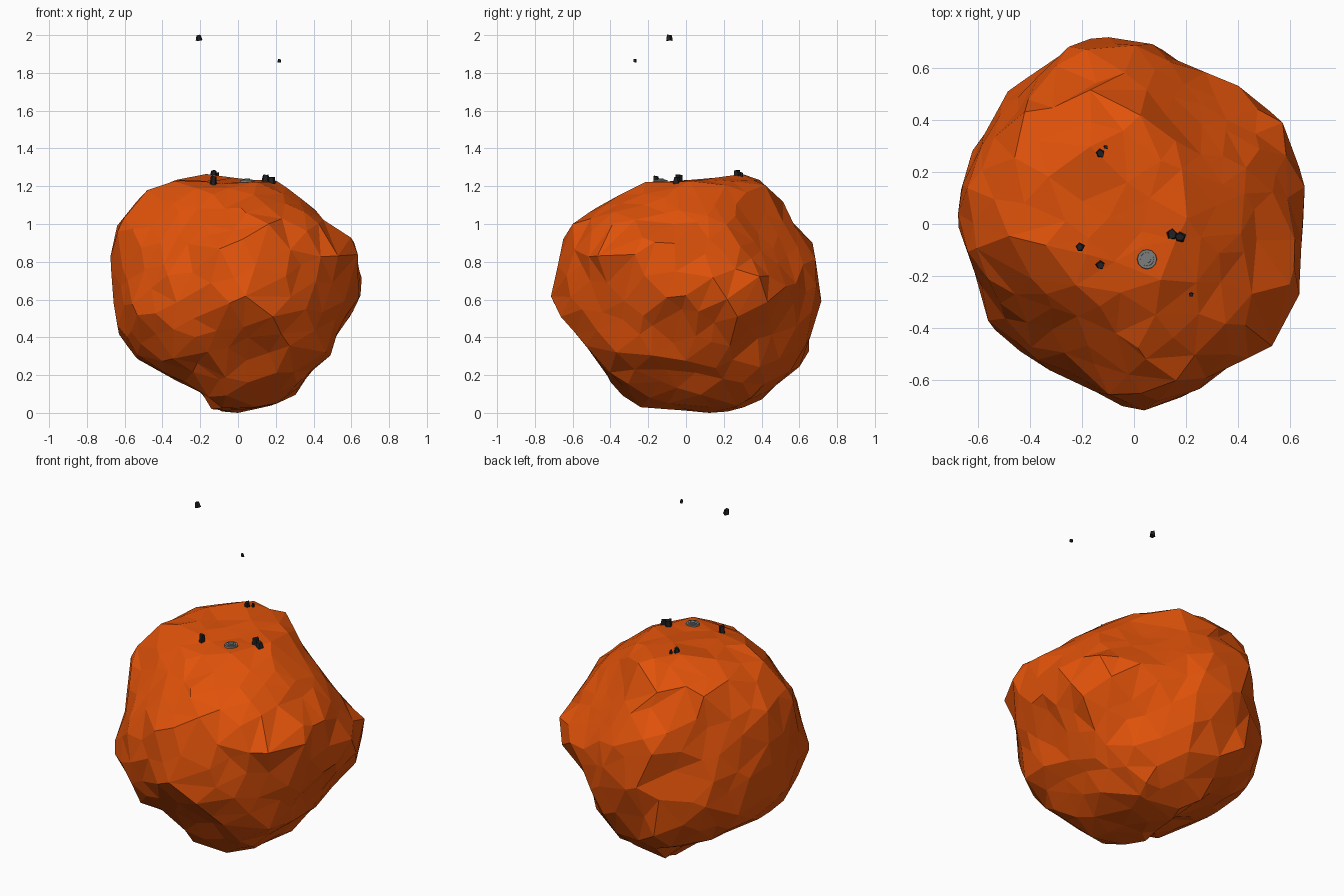
import bpy, bmesh, random
from math import sin, cos, pi, radians, sqrt
from mathutils import Vector
from mathutils.bvhtree import BVHTree

if "Cube" in bpy.data.objects:
    bpy.data.objects.remove(bpy.data.objects["Cube"])

random.seed(4)
CENTRE_Z = 0.65
views = []


def outline(azimuth, elevation, *pts):
    # one contour of the rock, drawn in a plane tilted by the two angles
    a, e = radians(azimuth), radians(elevation)
    right = Vector((cos(a), sin(a), 0))
    up = Vector((-sin(a) * sin(e), cos(a) * sin(e), cos(e)))
    views.append((right, up, [Vector(p) for p in pts]))


def reach(pts, u):
    # distance from the centre to the contour in direction u
    best = 0
    for p, q in zip(pts, pts[1:] + pts[:1]):
        if p.cross(u) * u.cross(q) >= 0 and u.dot(p.normalized() + q.normalized()) > 0:
            c = u.cross(q - p)
            if abs(c) > 1e-6:
                best = max(best, p.cross(q - p) / c)
    return best or 0.65


def limits(d):
    # largest radius allowed by all contours, and their weighted mean
    hull, total, weight = 9, 0, 0
    for right, up, pts in views:
        p = Vector((d.dot(right), d.dot(up)))
        if p.length < 0.15:
            continue
        R = reach(pts, p.normalized())
        hull = min(hull, R / p.length)
        w = 1 / (1 - min(p.length_squared, 1) + 0.02) ** 1.5
        total += w * R
        weight += w
    return hull, min(total / weight, hull)


def material(name, rgb):
    m = bpy.data.materials.new(name)
    m.diffuse_color = (*rgb, 1)
    m.use_nodes = True
    m.node_tree.nodes["Principled BSDF"].inputs["Base Color"].default_value = m.diffuse_color
    return m


def finish(name, bm, mat=None):
    bmesh.ops.recalc_face_normals(bm, faces=bm.faces)
    me = bpy.data.meshes.new(name)
    bm.to_mesh(me)
    ob = bpy.data.objects.new(name, me)
    bpy.context.collection.objects.link(ob)
    if mat:
        me.materials.append(mat)
    return ob


# contours of the rock
outline(0, 0, (0, -.645), (-.14, -.62), (-.22, -.49), (-.33, -.47), (-.53, -.36), (-.63, -.23), (-.69, .09),
        (-.64, .34), (-.48, .54), (-.27, .6), (-.1, .62), (.27, .57), (.34, .51), (.47, .35), (.6, .28),
        (.69, .07), (.6, -.13), (.55, -.17), (.49, -.34), (.38, -.43), (.31, -.54), (.18, -.6))
outline(90, 0, (.23, -.645), (-.24, -.61), (-.36, -.53), (-.53, -.29), (-.58, -.23), (-.72, -.07), (-.65, .27),
        (-.6, .35), (-.48, .44), (-.22, .57), (.1, .585), (.3, .62), (.4, .6), (.48, .53), (.58, .33),
        (.67, .25), (.72, -.03), (.65, -.32), (.6, -.4), (.4, -.57))
outline(0, 90, (-.1, .73), (.07, .69), (.23, .6), (.4, .53), (.58, .38), (.69, .15), (.65, 0), (.64, -.16),
        (.63, -.29), (.54, -.46), (.36, -.55), (.18, -.7), (.04, -.72), (-.1, -.68), (-.24, -.57),
        (-.4, -.56), (-.56, -.37), (-.63, -.12), (-.69, .04), (-.62, .28), (-.48, .51), (-.25, .68))
outline(35, 25, (0, .73), (.27, .64), (.34, .48), (.58, .16), (.69, .06), (.66, -.18), (.49, -.32), (.31, -.57),
        (.12, -.63), (-.17, -.68), (-.38, -.44), (-.53, -.39), (-.69, -.11), (-.6, .28), (-.6, .41), (-.42, .58), (-.23, .67))
outline(215, 25, (.04, .63), (.26, .56), (.43, .43), (.58, .23), (.69, -.11), (.48, -.46), (.14, -.59), (-.06, -.72),
        (-.36, -.58), (-.49, -.42), (-.54, -.24), (-.69, -.08), (-.69, .07), (-.57, .23), (-.43, .46), (-.18, .57))
outline(145, -30, (.22, .66), (.45, .59), (.59, .47), (.63, .27), (.71, -.05), (.62, -.37), (.36, -.54), (.17, -.59),
        (-.15, -.67), (-.3, -.62), (-.58, -.37), (-.67, .07), (-.72, .12), (-.69, .24), (-.56, .38), (-.28, .51), (-.03, .62))

# hollows: direction, width, depth
hollows = [(Vector(d).normalized(), w, k) for d, w, k in (
    ((.55, -.1, -.17), .3, .03), ((-.27, .59, .05), .25, .035), ((.12, -.5, -.35), .25, .03),
    ((-.3, -.4, -.4), .3, .02), ((.5, .45, -.2), .3, .02))]

orange = material("orange_rock", (0.75, 0.085, 0.003))
black = material("black_stone", (0.015, 0.015, 0.017))
grey = material("plate_grey", (0.2, 0.21, 0.21))

# rock: scattered points on a ball, joined into facets, pushed out to the contours
bm = bmesh.new()
N = 290
for i in range(N):
    z = 1 - 2 * (i + 0.5) / N
    t = i * pi * (3 - sqrt(5))
    r = sqrt(1 - z * z)
    d = Vector((r * cos(t), r * sin(t), z)) + Vector([random.uniform(-.06, .06) for _ in range(3)])
    bm.verts.new(d.normalized())
bmesh.ops.convex_hull(bm, input=bm.verts[:])
for v in bm.verts:
    d = v.co.normalized()
    hull, blend = limits(d)
    r = 0.42 * hull + 0.58 * blend + random.uniform(-.013, .012)
    for c, w, k in hollows:
        r -= k * max(0, 1 - (d - c).length / w)
    v.co = d * min(r, hull)
# pull the outermost facet corners onto each contour, then trim any that stick out
for right, up, pts in views:
    for p in pts:
        v = min(bm.verts, key=lambda v: (Vector((v.co.dot(right), v.co.dot(up))) - p).length)
        delta = p - Vector((v.co.dot(right), v.co.dot(up)))
        if delta.length < 0.08:
            v.co += right * delta.x + up * delta.y
for v in bm.verts:
    d = v.co.normalized()
    v.co = d * min(v.co.length, limits(d)[0] * 1.004)
low = min(v.co.z for v in bm.verts)
for v in bm.verts:
    v.co.z = CENTRE_Z + (v.co.z * CENTRE_Z / -low if v.co.z < 0 else v.co.z)
bm.normal_update()
finish("rock", bm, orange)
tree = BVHTree.FromBMesh(bm)


def ground(x, y):
    return tree.ray_cast(Vector((x, y, 3)), Vector((0, 0, -1)))[0].z


def fragment(name, pos, size):
    # small angular stone: a skewed, uneven five-sided block
    f = bmesh.new()
    bmesh.ops.create_cone(f, cap_ends=True, segments=5, radius1=1, radius2=.8, depth=1.7)
    for v in f.verts:
        d = v.co + Vector([random.uniform(-.2, .2) for _ in range(3)])
        v.co = Vector(pos) + Vector([c * s for c, s in zip(d, size)])
    finish(name, f, black)


# stones lying on top
for i, (x, y, w, h) in enumerate(((-.13, .27, .019, .018), (-.108, .295, .009, .016), (.145, -.04, .022, .025),
                                  (.178, -.05, .022, .02), (-.13, -.157, .018, .03))):
    fragment(f"loose_stone_{i + 1}", (x, y, ground(x, y) + h * 0.5), (w, w, h))

# stones in the air
fragment("flying_stone_large", (-.208, -.09, 1.985), (.019, .018, .018))
fragment("flying_stone_small", (.219, -.27, 1.865), (.01, .01, .01))

# stepped round plate on top
bm = bmesh.new()
zp = ground(.05, -.135)
for r, h in ((.04, .022), (.028, .026), (.016, .03)):
    res = bmesh.ops.create_cone(bm, cap_ends=True, segments=12, radius1=r, radius2=r * .92, depth=h)
    for v in res["verts"]:
        v.co += Vector((.05, -.135, zp - .014 + h / 2))
finish("top_plate", bm, grey)
